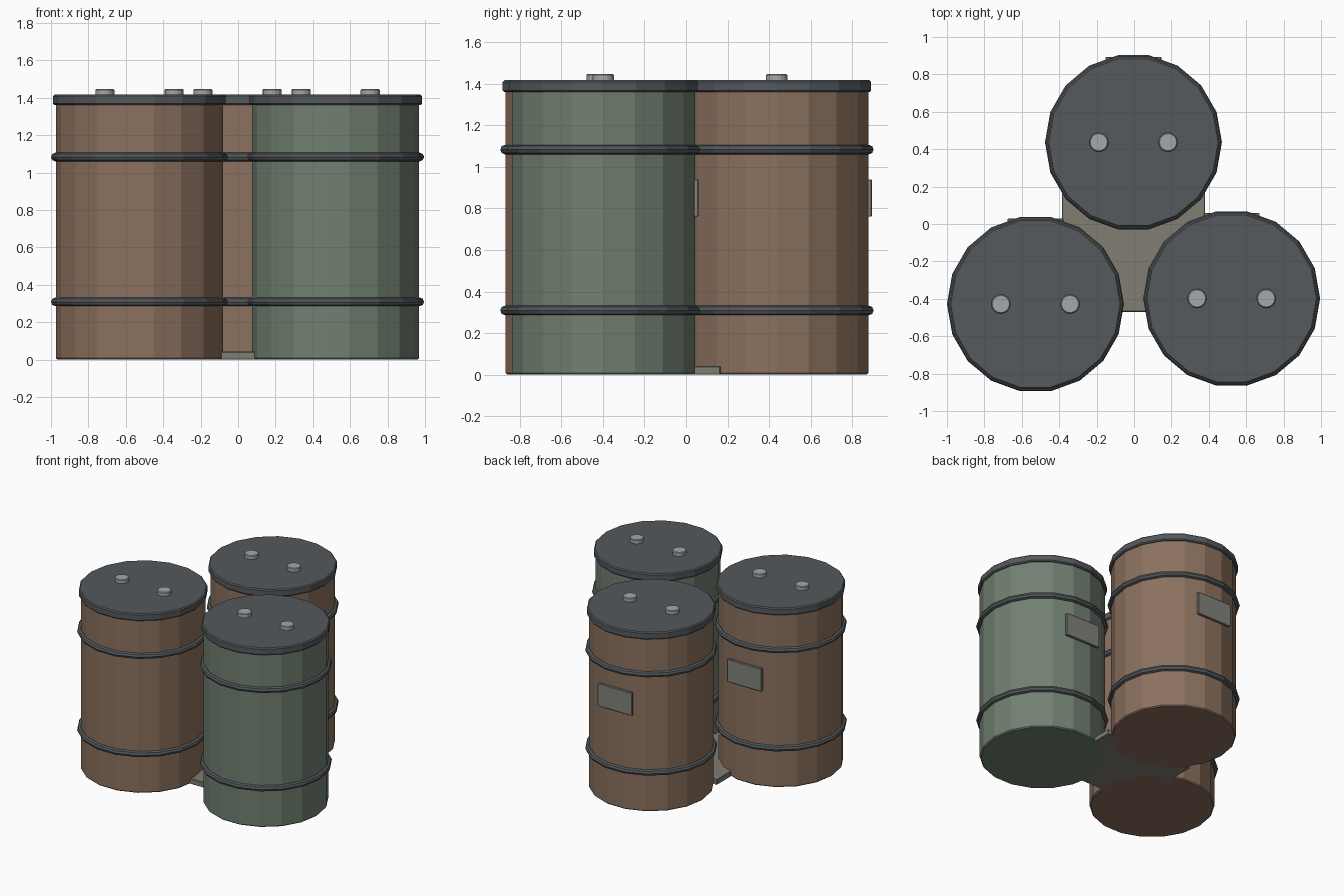
import bpy, math

if "Cube" in bpy.data.objects:
    bpy.data.objects.remove(bpy.data.objects["Cube"])

SIDES = 18


def material(name, rgb):
    m = bpy.data.materials.new(name)
    m.diffuse_color = (*rgb, 1)
    m.use_nodes = True
    m.node_tree.nodes["Principled BSDF"].inputs["Base Color"].default_value = m.diffuse_color
    return m


BROWN = material("brown_paint", (0.26, 0.165, 0.112))
GREEN = material("green_paint", (0.165, 0.216, 0.165))
DARK = material("dark_steel", (0.09, 0.1, 0.107))
LIGHT = material("light_steel", (0.38, 0.385, 0.4))
LABEL = material("label_grey", (0.22, 0.22, 0.2))
PLATE = material("plate_grey", (0.22, 0.205, 0.175))


def finish(name, mat, bevel=0):
    ob = bpy.context.object
    ob.name = name
    ob.data.materials.append(mat)
    if bevel:
        mod = ob.modifiers.new("edge_bevel", 'BEVEL')
        mod.width = bevel
        mod.segments = 1
        mod.limit_method = 'ANGLE'
        mod.angle_limit = math.radians(40)
    return ob


def cylinder(name, x, y, z0, z1, r, mat, sides=SIDES, bevel=0):
    bpy.ops.mesh.primitive_cylinder_add(
        vertices=sides, radius=r, depth=z1 - z0,
        location=(x, y, (z0 + z1) / 2), rotation=(0, 0, math.pi / 2))
    return finish(name, mat, bevel)


def box(name, lo, hi, mat, bevel=0):
    bpy.ops.mesh.primitive_cube_add(size=1, location=[(a + b) / 2 for a, b in zip(lo, hi)])
    bpy.context.object.scale = [b - a for a, b in zip(lo, hi)]
    bpy.ops.object.transform_apply(location=False, rotation=False, scale=True)
    return finish(name, mat, bevel)


def barrel(tag, x, y, paint):
    # Drum shell and lid
    cylinder(f"{tag}_drum", x, y, 0, 1.37, 0.447, paint, bevel=0.008)
    cylinder(f"{tag}_lid", x, y, 1.36, 1.417, 0.461, DARK, bevel=0.008)
    # Two hoops around the drum
    for i, z in enumerate((0.309, 1.083)):
        bpy.ops.mesh.primitive_torus_add(
            major_segments=SIDES, minor_segments=8, major_radius=0.45,
            minor_radius=0.023, location=(x, y, z))
        finish(f"{tag}_hoop_{i + 1}", DARK)
    # Two caps on the lid
    for i, dx in enumerate((-0.185, 0.185)):
        cylinder(f"{tag}_cap_{i + 1}", x + dx, y, 1.405, 1.447, 0.051, LIGHT, 16, 0.005)
    # Label plate on the back
    box(f"{tag}_label", (x - 0.15, y + 0.435, 0.76), (x + 0.15, y + 0.457, 0.94), LABEL, 0.004)


barrel("left", -0.527, -0.428, BROWN)
barrel("right", 0.522, -0.398, GREEN)
barrel("back", -0.003, 0.437, BROWN)

# Floor plate between the barrels
box("floor_plate", (-0.385, -0.47, 0), (0.38, 0.165, 0.042), PLATE, 0.004)
